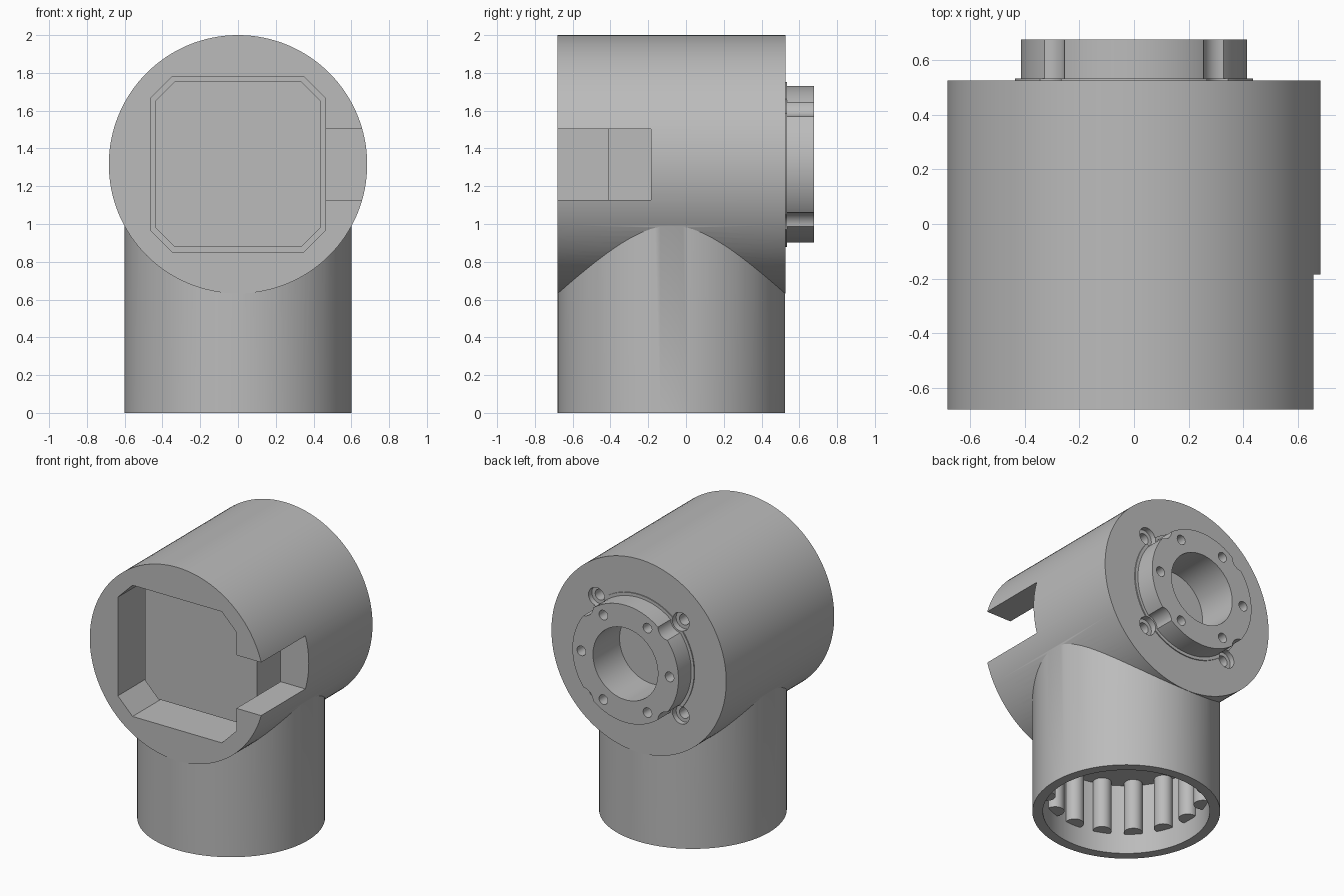
import bpy, math
import bmesh
from mathutils import Matrix, Vector

old = bpy.data.objects.get("Cube")
if old:
    bpy.data.objects.remove(old, do_unlink=True)

AXIS_Z = 1.316            # height of the horizontal housing axis
FRONT, BACK = -0.68, 0.527
POST_Y = -0.077           # centre of the vertical tube

grey = bpy.data.materials.new("plain grey")
grey.use_nodes = True
grey.diffuse_color = (0.5, 0.5, 0.5, 1)
grey.node_tree.nodes["Principled BSDF"].inputs["Base Color"].default_value = (0.5, 0.5, 0.5, 1)


def make(name, bm):
    bmesh.ops.recalc_face_normals(bm, faces=bm.faces)
    mesh = bpy.data.meshes.new(name)
    bm.to_mesh(mesh)
    bm.free()
    mesh.materials.append(grey)
    ob = bpy.data.objects.new(name, mesh)
    bpy.context.collection.objects.link(ob)
    return ob


def rod_y(name, r, y0, y1, x=0.0, z=0.0, seg=96):
    """Cylinder along y, placed relative to the housing axis."""
    bm = bmesh.new()
    place = Matrix.Translation((x, (y0 + y1) / 2, AXIS_Z + z)) @ Matrix.Rotation(math.pi / 2, 4, 'X')
    bmesh.ops.create_cone(bm, cap_ends=True, segments=seg, radius1=r, radius2=r,
                          depth=y1 - y0, matrix=place)
    return make(name, bm)


def rod_z(name, r, z0, z1, x=0.0, y=POST_Y, seg=96):
    bm = bmesh.new()
    bmesh.ops.create_cone(bm, cap_ends=True, segments=seg, radius1=r, radius2=r, depth=z1 - z0,
                          matrix=Matrix.Translation((x, y, (z0 + z1) / 2)))
    return make(name, bm)


def octagon_block(name, half, chamfer, y0, y1):
    """Square block with chamfered corners, extruded along y."""
    k = half - chamfer
    outline = [(half, k), (k, half), (-k, half), (-half, k),
               (-half, -k), (-k, -half), (k, -half), (half, -k)]
    bm = bmesh.new()
    face = bm.faces.new([bm.verts.new((x, y0, AXIS_Z + z)) for x, z in outline])
    side = bmesh.ops.extrude_face_region(bm, geom=[face])
    moved = [v for v in side["geom"] if isinstance(v, bmesh.types.BMVert)]
    bmesh.ops.translate(bm, verts=moved, vec=(0, y1 - y0, 0))
    return make(name, bm)


def box(name, lo, hi):
    bm = bmesh.new()
    lo, hi = Vector(lo), Vector(hi)
    bmesh.ops.create_cube(bm, size=1, matrix=Matrix.Translation((lo + hi) / 2)
                          @ Matrix.Diagonal((*(hi - lo), 1)))
    return make(name, bm)


def combine(target, tool, operation='DIFFERENCE'):
    mod = target.modifiers.new("cut", 'BOOLEAN')
    mod.operation, mod.object, mod.solver = operation, tool, 'EXACT'
    bpy.context.view_layer.objects.active = target
    bpy.ops.object.modifier_apply(modifier=mod.name)
    bpy.data.objects.remove(tool, do_unlink=True)


# Horizontal housing joined to the vertical tube
housing = rod_y("housing", 0.684, FRONT, BACK, seg=128)
combine(housing, rod_z("tube", 0.602, 0, 1.2, seg=128), 'UNION')

# Low base disc and mounting flange on the back
combine(housing, rod_y("base_disc", 0.437, 0.4, 0.534), 'UNION')
flange = rod_y("flange", 0.415, 0.45, 0.677)
for sx in (-1, 1):
    for sz in (-1, 1):
        combine(flange, rod_y("channel", 0.076, 0.4, 0.8, sx * 0.33, sz * 0.33, 32))
combine(housing, flange, 'UNION')

# Stepped screw holes beside the flange
for sx in (-1, 1):
    for sz in (-1, 1):
        combine(housing, rod_y("counterbore", 0.064, 0.49, 0.6, sx * 0.33, sz * 0.33, 32))
        combine(housing, rod_y("screw_hole", 0.038, 0.35, 0.6, sx * 0.33, sz * 0.33, 24))

# Central bore and ring of small holes in the flange
combine(housing, rod_y("bore", 0.254, 0.38, 0.8))
for i in range(6):
    a = i * math.pi / 3
    combine(housing, rod_y("small_hole", 0.034, 0.55, 0.8,
                           0.345 * math.cos(a), 0.345 * math.sin(a), 24))

# Front pocket and the slot in its side
combine(housing, octagon_block("pocket", 0.464, 0.115, FRONT - 0.1, -0.1))
combine(housing, box("slot", (0.3, FRONT - 0.1, 1.127), (0.8, -0.186, 1.503)))

# Socket in the bottom of the tube
combine(housing, rod_z("socket", 0.535, -0.1, 0.5))

# Core block standing inside the pocket with a narrow gap around it
core = octagon_block("core_block", 0.439, 0.105, -0.414, -0.09)

# Ribs around the socket wall
ribs = []
for i in range(16):
    a = i * math.tau / 16
    ribs.append(rod_z("socket_rib", 0.06, 0.14, 0.52, 0.515 * math.cos(a),
                      POST_Y + 0.515 * math.sin(a), 24))

# Smooth curved walls, crisp edges
bpy.ops.object.select_all(action='DESELECT')
for ob in [housing, core] + ribs:
    ob.select_set(True)
bpy.context.view_layer.objects.active = housing
bpy.ops.object.shade_smooth_by_angle(angle=math.radians(30))
